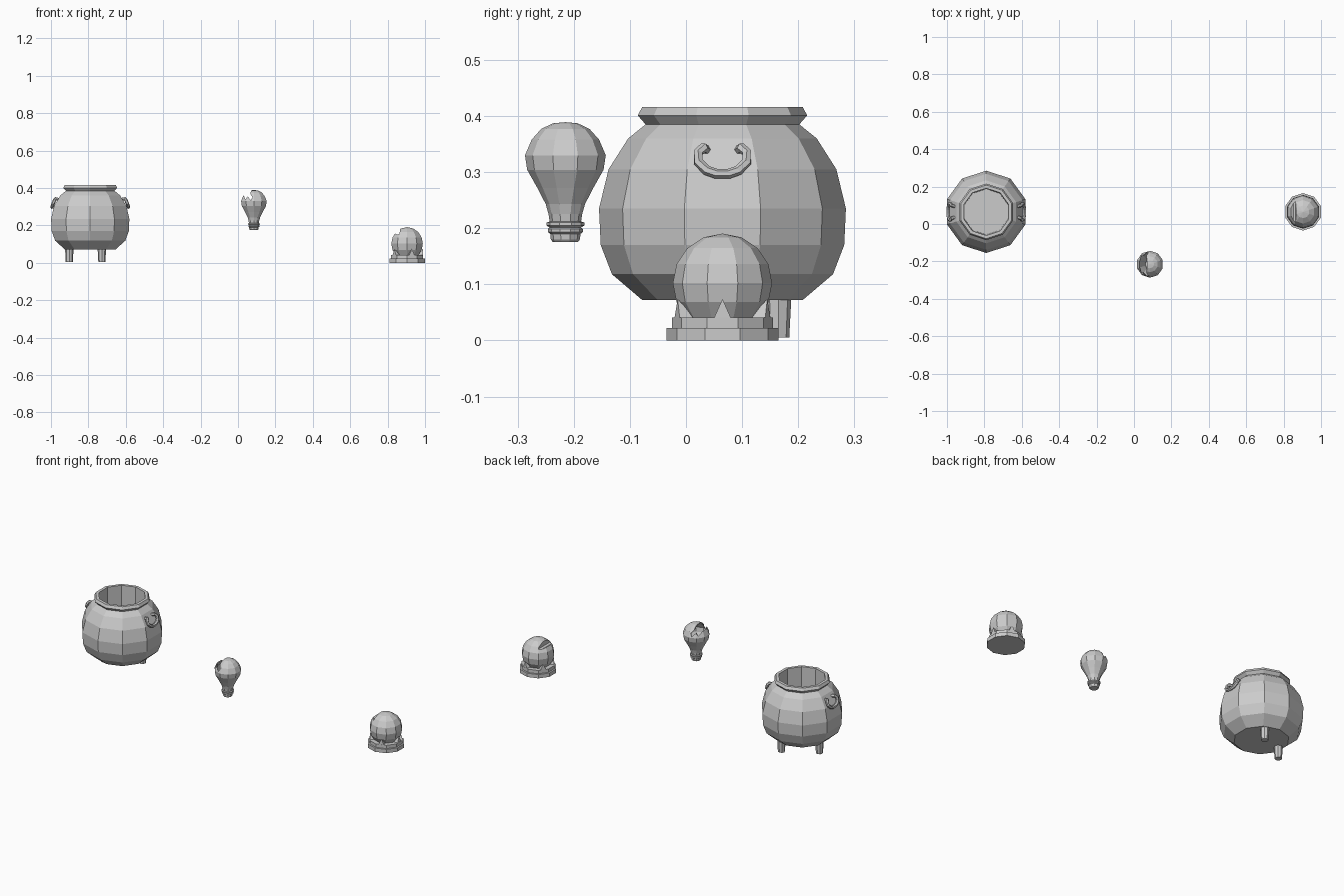
import bpy, bmesh
from math import sin, cos, pi
from mathutils import Vector

if "Cube" in bpy.data.objects:
    bpy.data.objects.remove(bpy.data.objects["Cube"])

SIDES = 10


def finish(bm, name):
    bmesh.ops.remove_doubles(bm, verts=bm.verts, dist=1e-5)
    bmesh.ops.recalc_face_normals(bm, faces=bm.faces)
    me = bpy.data.meshes.new(name)
    bm.to_mesh(me)
    bm.free()
    ob = bpy.data.objects.new(name, me)
    bpy.context.collection.objects.link(ob)
    return ob


def lathe(name, x, y, profile, n=SIDES):
    """Revolve (radius, z) points; open ends are capped."""
    bm = bmesh.new()
    rings = []
    for r, z in profile:
        if r == 0:
            rings.append([bm.verts.new((x, y, z))] * n)
        else:
            rings.append([bm.verts.new((x + r * cos(pi / 2 + 2 * pi * i / n),
                                        y + r * sin(pi / 2 + 2 * pi * i / n), z)) for i in range(n)])
    for a, b in zip(rings, rings[1:]):
        for i in range(n):
            j = (i + 1) % n
            quad = list(dict.fromkeys([a[i], a[j], b[j], b[i]]))
            bm.faces.new(quad)
    for (r, z), ring in ((profile[0], rings[0]), (profile[-1], rings[-1])):
        if r > 0:
            bm.faces.new(ring)
    return finish(bm, name)


def prism(name, outline, y0, y1):
    """Extrude an (x, z) outline along y."""
    bm = bmesh.new()
    f = bm.faces.new([bm.verts.new((x, y0, z)) for x, z in outline])
    ext = bmesh.ops.extrude_face_region(bm, geom=[f])
    for v in ext['geom']:
        if isinstance(v, bmesh.types.BMVert):
            v.co.y = y1
    return finish(bm, name)


def cut(ob, cutter):
    cutter.hide_render = True
    m = ob.modifiers.new("cut", 'BOOLEAN')
    m.operation, m.solver, m.object = 'DIFFERENCE', 'EXACT', cutter
    bpy.context.view_layer.objects.active = ob
    bpy.ops.object.modifier_apply(modifier=m.name)
    bpy.data.objects.remove(cutter)


def tube(name, pts, r, n=6):
    bm = bmesh.new()
    pts = [Vector(p) for p in pts]
    rings = []
    for k, p in enumerate(pts):
        t = (pts[min(k + 1, len(pts) - 1)] - pts[max(k - 1, 0)]).normalized()
        u = Vector((0.8, 0, 0.6)) if pts[0].x > -0.79 else Vector((-0.8, 0, 0.6))
        u = (u - t * u.dot(t)).normalized()
        w = t.cross(u)
        rings.append([bm.verts.new(p + r * (u * cos(2 * pi * i / n) + w * sin(2 * pi * i / n)))
                      for i in range(n)])
    for a, b in zip(rings, rings[1:]):
        for i in range(n):
            bm.faces.new([a[i], a[(i + 1) % n], b[(i + 1) % n], b[i]])
    bm.faces.new(rings[0])
    bm.faces.new(rings[-1])
    return finish(bm, name)


# Cauldron: body, rim and inner well
CX, CY = -0.79, 0.065
lathe("cauldron_body", CX, CY, [
    (0.143, 0.072), (0.197, 0.118), (0.217, 0.17), (0.22, 0.235), (0.203, 0.305),
    (0.168, 0.36), (0.137, 0.385), (0.151, 0.401), (0.143, 0.416), (0.126, 0.416), (0.122, 0.13)])

# Cauldron legs
for k, (dx, dy) in enumerate([(0.062, 0.1), (-0.112, 0.0)]):
    lathe(f"cauldron_leg_{k}", CX + dx, CY + dy, [(0.019, 0.005), (0.024, 0.1)], 8)

# Cauldron side handles
half = [(0.163, 0.028, 0.338), (0.186, 0.034, 0.343), (0.191, 0.043, 0.335),
        (0.198, 0.043, 0.318), (0.203, 0.028, 0.303), (0.205, 0.011, 0.297)]
path = half + [(x, -y, z) for x, y, z in reversed(half)]
for side, s in (("left", -1), ("right", 1)):
    tube(f"cauldron_handle_{side}", [(CX + s * x, CY + y, z) for x, y, z in path], 0.009)

# Broken light bulb: hollow glass with a jagged hole
BX, BY = 0.085, -0.215
glass = [(0.027, 0.205), (0.03, 0.225), (0.035, 0.243), (0.05, 0.272), (0.068, 0.304),
         (0.072, 0.33), (0.06, 0.358), (0.043, 0.377), (0.022, 0.387), (0, 0.389)]
bulb = lathe("bulb_glass", BX, BY, glass)
cut(bulb, lathe("bulb_hollow", BX, BY,
                [(max(r - 0.004, 0), z - 0.004 if z > 0.34 else z + 0.003) for r, z in glass]))
cut(bulb, prism("bulb_break", [(0.0, 0.345), (0.03, 0.362), (0.04, 0.338), (0.052, 0.356),
                               (0.068, 0.334), (0.078, 0.35), (0.066, 0.368), (0.074, 0.41),
                               (0.0, 0.41)], -0.32, -0.11))
# Bulb screw base
lathe("bulb_base", BX, BY, [(0.022, 0.175), (0.026, 0.18), (0.027, 0.19), (0.031, 0.193),
                            (0.031, 0.199), (0.028, 0.201), (0.034, 0.205), (0.034, 0.21),
                            (0.028, 0.212)])

# Chipped crystal ball
GX, GY, GZ, GR = 0.904, 0.065, 0.102, 0.0885
ball = lathe("crystal_ball", GX, GY,
             [(GR * sin(pi * k / 8) if 0 < k < 8 else 0, GZ - GR * cos(pi * k / 8)) for k in range(9)])
cut(ball, prism("ball_chip", [(0.80, 0.14), (0.838, 0.158), (0.852, 0.151), (0.864, 0.155),
                              (0.868, 0.21), (0.80, 0.21)], -0.05, 0.2))

# Stepped stand
lathe("stand_lower", GX, GY, [(0.1, 0), (0.1, 0.022)])
lathe("stand_upper", GX, GY, [(0.09, 0.022), (0.09, 0.041)])

# Pointed claws gripping the ball
for k in range(5):
    a = 2 * pi * k / 5
    out, tan = Vector((cos(a), sin(a), 0)), Vector((-sin(a), cos(a), 0))
    c = Vector((GX, GY, 0))
    bm = bmesh.new()
    pts = [(0.085, 0.016, 0.038), (0.085, -0.016, 0.038), (0.055, -0.016, 0.038),
           (0.055, 0.016, 0.038), (0.084, 0, 0.074)]
    v = [bm.verts.new(c + out * r + tan * t + Vector((0, 0, z))) for r, t, z in pts]
    bm.faces.new(v[:4])
    for i in range(4):
        bm.faces.new([v[i], v[(i + 1) % 4], v[4]])
    finish(bm, f"stand_claw_{k}")
